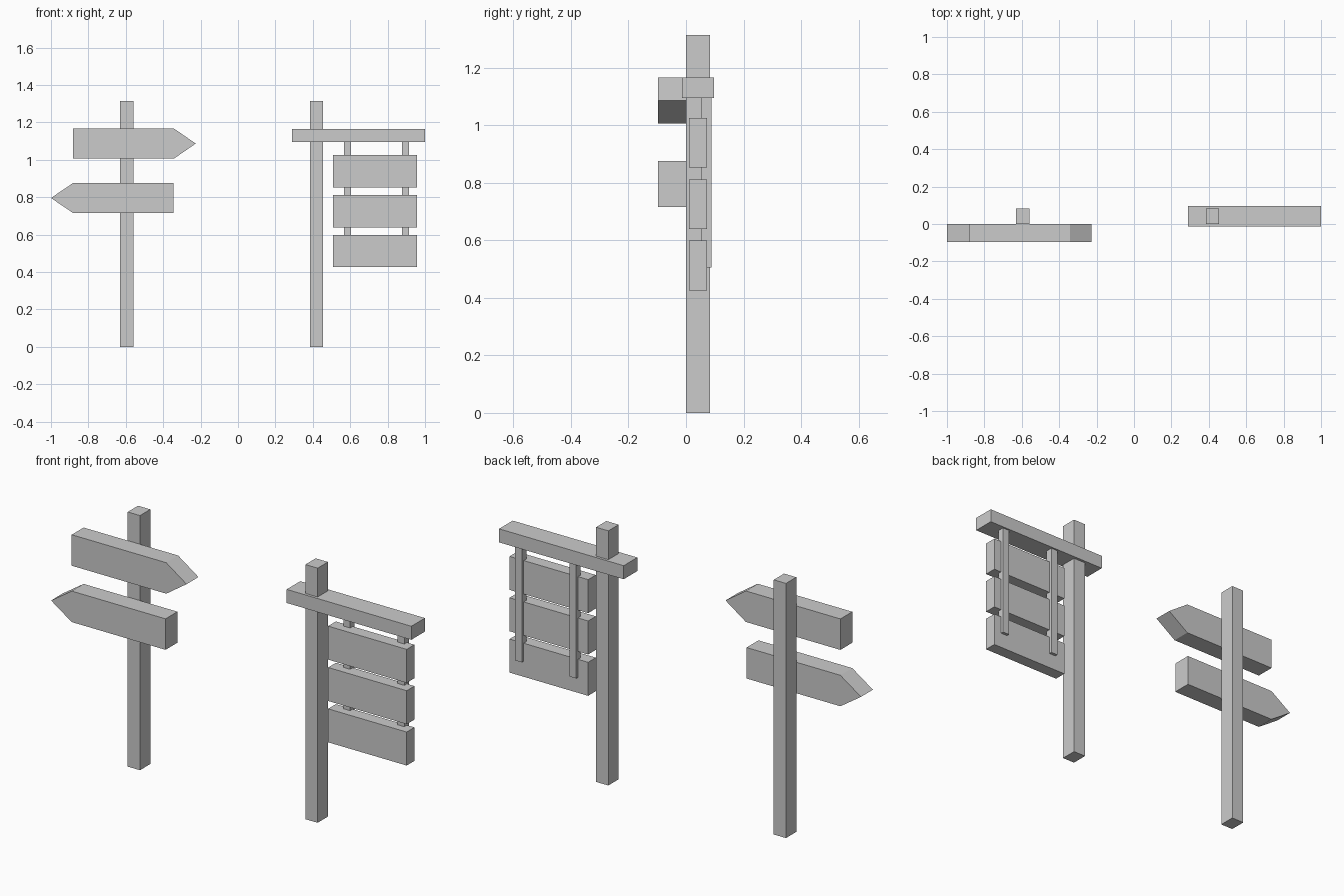
import bpy

if "Cube" in bpy.data.objects:
    bpy.data.objects.remove(bpy.data.objects["Cube"])


def extrude_profile(name, profile, y0, y1):
    """Solid from a counter-clockwise (x, z) outline, extruded from y0 to y1."""
    n = len(profile)
    verts = [(x, y, z) for y in (y0, y1) for x, z in profile]
    faces = [tuple(range(n)), tuple(range(2 * n - 1, n - 1, -1))]
    faces += [(i, i + n, (i + 1) % n + n, (i + 1) % n) for i in range(n)]
    mesh = bpy.data.meshes.new(name)
    mesh.from_pydata(verts, [], faces)
    obj = bpy.data.objects.new(name, mesh)
    bpy.context.collection.objects.link(obj)
    return obj


def box(name, x0, x1, y0, y1, z0, z1):
    return extrude_profile(name, [(x0, z0), (x1, z0), (x1, z1), (x0, z1)], y0, y1)


# Two upright posts
for name, x in (("arrow_post", -0.595), ("hanging_sign_post", 0.42)):
    box(name, x - 0.035, x + 0.035, 0.0, 0.084, 0.0, 1.315)

# Arrow boards on the front of the left post
extrude_profile("right_arrow_board",
                [(-0.882, 1.007), (-0.342, 1.007), (-0.226, 1.087),
                 (-0.342, 1.167), (-0.882, 1.167)], -0.097, 0.0)
extrude_profile("left_arrow_board",
                [(-0.882, 0.716), (-0.346, 0.716), (-0.346, 0.876),
                 (-0.882, 0.876), (-1.0, 0.796)], -0.097, 0.0)

# Crossbar through the right post
box("crossbar", 0.288, 1.0, -0.014, 0.097, 1.096, 1.166)

# Hanging straps behind the boards
for i, x in enumerate((0.585, 0.895)):
    box(f"hanger_strap_{i + 1}", x - 0.019, x + 0.019, 0.052, 0.088, 0.506, 1.10)

# Three hanging boards
for i in range(3):
    top = 1.026 - i * 0.2135
    box(f"hanging_board_{i + 1}", 0.508, 0.957, 0.01, 0.073, top - 0.173, top)
